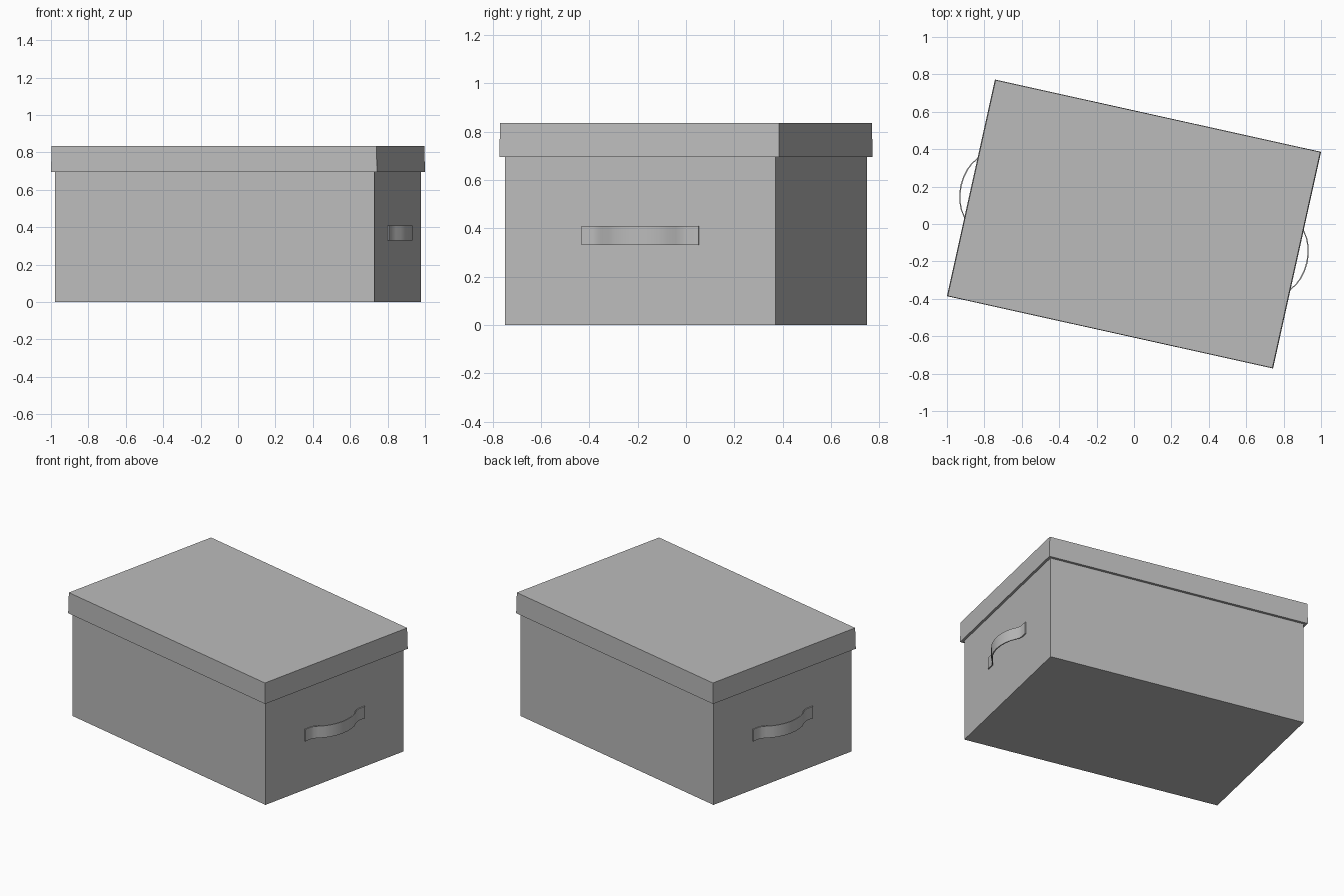
import bpy, bmesh, math
from mathutils import Matrix

if "Cube" in bpy.data.objects:
    bpy.data.objects.remove(bpy.data.objects["Cube"])

TURN = Matrix.Rotation(math.radians(-12.5), 4, 'Z')

grey = bpy.data.materials.new("plain_grey")
grey.use_nodes = True
colour = (0.5, 0.5, 0.5, 1)
grey.diffuse_color = colour
grey.node_tree.nodes["Principled BSDF"].inputs["Base Color"].default_value = colour


def finish(name, bm):
    bmesh.ops.recalc_face_normals(bm, faces=bm.faces)
    mesh = bpy.data.meshes.new(name)
    bm.to_mesh(mesh)
    bm.free()
    mesh.materials.append(grey)
    obj = bpy.data.objects.new(name, mesh)
    obj.matrix_world = TURN
    bpy.context.collection.objects.link(obj)
    return obj


def block(name, bottom, top, z0, z1, open_bottom=False):
    """Box whose bottom and top may differ in half size."""
    bm = bmesh.new()
    rings = []
    for (a, b), z in ((bottom, z0), (top, z1)):
        rings.append([bm.verts.new((sx * a, sy * b, z))
                      for sx, sy in ((-1, -1), (1, -1), (1, 1), (-1, 1))])
    low, high = rings
    bm.faces.new(high)
    if not open_bottom:
        bm.faces.new(low[::-1])
    for i in range(4):
        j = (i + 1) % 4
        bm.faces.new((low[i], low[j], high[j], high[i]))
    return finish(name, bm)


# Box body
block("box_body", (0.874, 0.573), (0.874, 0.573), 0, 0.8)

# Lid: a slightly flared shell fitting over the body
lid = block("lid", (0.893, 0.593), (0.889, 0.591), 0.695, 0.835, True)
shell = lid.modifiers.new("wall", 'SOLIDIFY')
shell.thickness = 0.016
shell.offset = -1
shell.use_even_offset = True

# Strap handles: flat tabs at the ends, bowed grip between
HALF = [(0.248, 0), (0.2, 0), (0.182, 0.004), (0.157, 0.018), (0.125, 0.04),
        (0.09, 0.055), (0.045, 0.066)]
PATH = [(-y, d) for y, d in HALF] + [(0, 0.07)] + HALF[::-1]


def handle(name, side):
    bm = bmesh.new()
    rows = []
    for y, d in PATH:
        x = 0.874 + d
        rows.append([bm.verts.new((side * px, side * y, z)) for px, z in
                     ((x, 0.33), (x + 0.007, 0.33), (x + 0.007, 0.41), (x, 0.41))])
    for r, s in zip(rows, rows[1:]):
        for i in range(4):
            j = (i + 1) % 4
            bm.faces.new((r[i], r[j], s[j], s[i]))
    bm.faces.new(rows[0])
    bm.faces.new(rows[-1])
    obj = finish(name, bm)
    bpy.ops.object.select_all(action='DESELECT')
    obj.select_set(True)
    bpy.context.view_layer.objects.active = obj
    bpy.ops.object.shade_smooth_by_angle(angle=math.radians(40))


handle("left_handle", 1)
handle("right_handle", -1)
